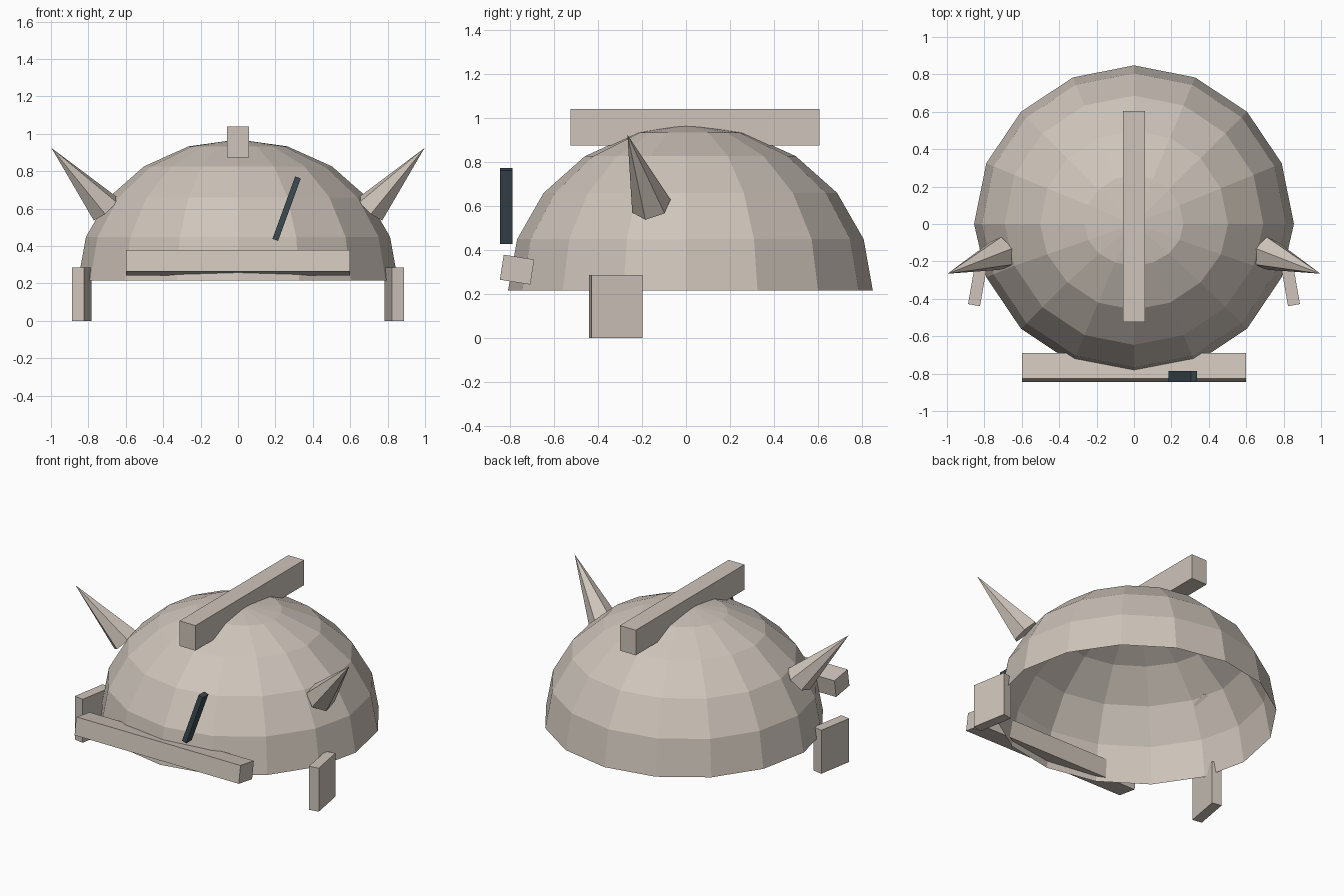
import bpy, bmesh
from math import radians
from mathutils import Matrix, Vector

if "Cube" in bpy.data.objects:
    bpy.data.objects.remove(bpy.data.objects["Cube"])


def material(name, rgb):
    m = bpy.data.materials.new(name)
    m.diffuse_color = (*rgb, 1)
    m.use_nodes = True
    m.node_tree.nodes["Principled BSDF"].inputs["Base Color"].default_value = m.diffuse_color
    return m


bone = material("warm_grey", (0.62, 0.555, 0.495))
slate = material("dark_slate", (0.045, 0.07, 0.085))


def finish(name, bm, mat):
    bmesh.ops.recalc_face_normals(bm, faces=bm.faces)
    me = bpy.data.meshes.new(name)
    bm.to_mesh(me)
    bm.free()
    me.materials.append(mat)
    ob = bpy.data.objects.new(name, me)
    bpy.context.collection.objects.link(ob)
    return ob


def box(name, centre, size, mat, axis='Z', angle=0):
    bm = bmesh.new()
    bmesh.ops.create_cube(bm, size=1)
    bm.transform(Matrix.Translation(centre)
                 @ Matrix.Rotation(radians(angle), 4, axis)
                 @ Matrix.Diagonal((*size, 1)))
    return finish(name, bm, mat)


# Open half-sphere shell, slightly flattened towards the front
bm = bmesh.new()
bmesh.ops.create_uvsphere(bm, u_segments=16, v_segments=10, radius=1)
bmesh.ops.delete(bm, geom=[v for v in bm.verts if v.co.z < -0.01], context='VERTS')
for v in bm.verts:
    v.co = Vector((v.co.x * 0.855, v.co.y * 0.848, 0.216 + v.co.z * 0.754))
    if v.co.y < -0.01:
        v.co.y += min(0.04, -0.15 * v.co.y)
dome = finish("helmet_dome", bm, bone)

# Crest along the top, tilted brow bar, slanted dark mark in front
box("crest", (0, 0.04, 0.957), (0.116, 1.13, 0.165), bone)
box("brow_bar", (0, -0.767, 0.311), (1.195, 0.14, 0.115), bone, 'X', -9)
box("slanted_mark", (0.26, -0.816, 0.60), (0.032, 0.058, 0.355), slate, 'Y', 20)

# Mirrored cheek guards and six-sided horns
for s, side in ((-1, "left"), (1, "right")):
    box(f"cheek_guard_{side}", (s * 0.835, -0.318, 0.143), (0.065, 0.235, 0.286),
        bone, 'Z', s * 10)
    base, tip = Vector((s * 0.71, -0.157, 0.60)), Vector((s * 0.997, -0.266, 0.924))
    d = (tip - base).normalized()
    e1 = Vector((0, d.z, -d.y)).normalized()
    e2 = d.cross(e1)
    bm = bmesh.new()
    ring = [bm.verts.new(base + 0.092 * (Matrix.Rotation(radians(60 * i), 3, d) @ e1))
            for i in range(6)]
    top = bm.verts.new(tip)
    bm.faces.new(ring)
    for i in range(6):
        bm.faces.new((ring[i], ring[(i + 1) % 6], top))
    finish(f"horn_{side}", bm, bone)
